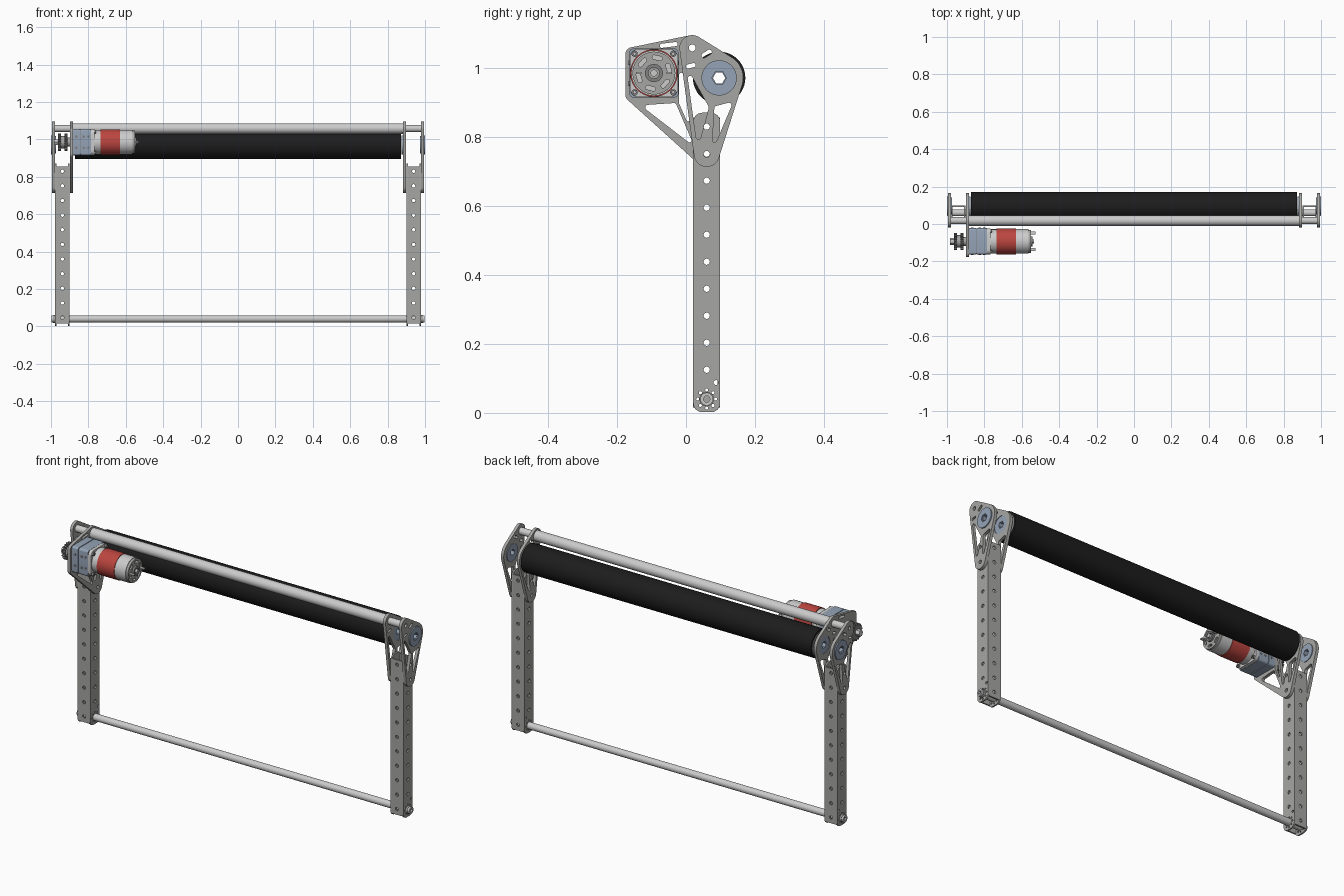
import bpy, bmesh, math
from mathutils import Matrix

if "Cube" in bpy.data.objects:
    bpy.data.objects.remove(bpy.data.objects["Cube"])

AXES = {'X': Matrix(((0, 0, 1), (1, 0, 0), (0, 1, 0))),    # profile in (y, z), extruded along x
        'Y': Matrix(((1, 0, 0), (0, 0, -1), (0, 1, 0)))}   # profile in (x, z), extruded along y


def material(name, rgb):
    m = bpy.data.materials.new(name)
    m.diffuse_color = (*rgb, 1)
    m.use_nodes = True
    m.node_tree.nodes["Principled BSDF"].inputs["Base Color"].default_value = m.diffuse_color
    return m


BLACK = material("black_rubber", (0.012, 0.012, 0.012))
RED = material("red_can", (0.5, 0.06, 0.05))
BLUE = material("blue_grey_metal", (0.3, 0.37, 0.47))
DARK = material("dark_grey_metal", (0.22, 0.22, 0.22))
LIGHT = material("light_metal", (0.6, 0.6, 0.58))
METAL = material("grey_metal", (0.38, 0.38, 0.37))


def hull(*circles, n=24):
    """Convex outline wrapped around circles (u, v, r)."""
    pts = sorted({(round(u + r * math.cos(2 * math.pi * i / n), 6), round(v + r * math.sin(2 * math.pi * i / n), 6))
                  for u, v, r in circles for i in range(n)})

    def chain(seq):
        out = []
        for p in seq:
            while len(out) > 1 and ((out[-1][0] - out[-2][0]) * (p[1] - out[-2][1])
                                    - (out[-1][1] - out[-2][1]) * (p[0] - out[-2][0])) <= 1e-10:
                out.pop()
            out.append(p)
        return out[:-1]
    return chain(pts) + chain(pts[::-1])


def rect(u0, u1, v0, v1, r):
    return hull(*[(u, v, r) for u in (u0 + r, u1 - r) for v in (v0 + r, v1 - r)])


def plate(name, outline, holes, a, b, mat=METAL, axis='X'):
    """Extrude an outline with holes from a to b along an axis."""
    cu = bpy.data.curves.new(name, 'CURVE')
    cu.dimensions, cu.fill_mode, cu.extrude = '2D', 'BOTH', abs(b - a) / 2
    for loop in [outline] + holes:
        sp = cu.splines.new('POLY')
        sp.points.add(len(loop) - 1)
        for p, (u, v) in zip(sp.points, loop):
            p.co = (u, v, 0, 1)
        sp.use_cyclic_u = True
    tmp = bpy.data.objects.new(name, cu)
    me = bpy.data.meshes.new_from_object(tmp)
    bpy.data.objects.remove(tmp)
    mid = (a + b) / 2
    shift = (mid, 0, 0) if axis == 'X' else (0, mid, 0)
    bm = bmesh.new()
    bm.from_mesh(me)
    bmesh.ops.remove_doubles(bm, verts=bm.verts, dist=1e-5)
    bm.transform(Matrix.Translation(shift) @ AXES[axis].to_4x4())
    bmesh.ops.recalc_face_normals(bm, faces=bm.faces)
    bm.to_mesh(me)
    bm.free()
    me.shade_smooth()
    me.set_sharp_from_angle(angle=math.radians(31))
    me.materials.clear()
    me.materials.append(mat)
    ob = bpy.data.objects.new(name, me)
    bpy.context.collection.objects.link(ob)
    return ob


def disc(name, c, r, a, b, mat=METAL, bore=0, bore_n=24, n=48, axis='X'):
    holes = [hull((*c, bore), n=bore_n)] if bore else []
    return plate(name, hull((*c, r), n=n), holes, a, b, mat, axis)


TOP, ROLL, LOW, BAR, MOT = (0.018, 1.058), (0.096, 0.971), (0.06, 0.75), (0.06, 0.04), (-0.093, 0.985)
HOLE_Z = [0.125 + 0.0783 * i for i in range(10)]

# Truss side plates: lobes around tube, roller and leg, with lightening openings
lobes = [(*TOP, 0.037), (*ROLL, 0.07), (*LOW, 0.037)]
openings = [hull((*TOP, 0.010)), hull((*LOW, 0.009)), hull((0.06, 0.83, 0.009)), hull((*ROLL, 0.046), n=48),
            hull((0.083, 0.79, 0.006), (0.124, 0.891, 0.008), (0.09, 0.882, 0.008)),
            hull((0.036, 0.80, 0.007), (0.058, 0.885, 0.008), (0.012, 0.97, 0.007)),
            hull((0.006, 1.004, 0.006), (0.022, 1.008, 0.006)),
            hull((0.068, 1.046, 0.007), (0.052, 1.036, 0.007))]
motor_openings = [hull((-0.11, 0.885, 0.008), (-0.035, 0.89, 0.008), (0.01, 0.79, 0.006)),
                  hull((-0.015, 0.90, 0.006), (-0.014, 0.98, 0.006), (0.006, 0.85, 0.005)),
                  hull((-0.07, 1.064, 0.006), (-0.03, 1.069, 0.006)), hull((*MOT, 0.03))]
corners = [(-0.155, 1.039, 0.021), (-0.154, 0.923, 0.022)]

for side, s in (("left", -1), ("right", 1)):
    plate(side + "_outer_plate", hull(*lobes, n=48), openings, s * 0.978, s * 0.994)
    if s < 0:
        plate("motor_plate", hull(*lobes, *corners, n=48), openings + motor_openings, -0.899, -0.883)
    else:
        plate("right_inner_plate", hull(*lobes, n=48), openings, 0.883, 0.899)

    # Leg: square tube made of four drilled walls with rounded side faces
    ring = [hull((BAR[0] + 0.026 * math.cos(i * math.pi / 4), BAR[1] + 0.026 * math.sin(i * math.pi / 4), 0.0045), n=12)
            for i in range(8)]
    side_holes = [hull((0.06, z, 0.009)) for z in HOLE_Z] + ring + [hull((0.087, 0.088, 0.007))]
    for part, a in (("inner", 0.900), ("outer", 0.970)):
        plate(f"{side}_leg_{part}_wall", rect(0.021, 0.099, 0.002, 0.87, 0.026), side_holes, s * a, s * (a + 0.008))
    front_holes = [hull((s * 0.939, z, 0.009)) for z in [0.047] + HOLE_Z]
    for part, y in (("front", 0.021), ("back", 0.091)):
        plate(f"{side}_leg_{part}_wall", rect(s * 0.939 - 0.034, s * 0.939 + 0.034, 0.016, 0.856, 0.001),
              front_holes, y, y + 0.008, axis='Y')

    # Roller bearings with hexagonal bore, one per plate
    for part, a, f in (("outer", 0.974, 0.993), ("inner", 0.875, 0.874)):
        disc(f"{side}_{part}_bearing", ROLL, 0.046, s * a, s * (a + 0.021), BLUE, 0.018, 6)
        disc(f"{side}_{part}_bearing_flange", ROLL, 0.051, s * f, s * (f + 0.007), BLUE, 0.021, 6)
    disc(side + "_roller_hub", ROLL, 0.066, s * 0.845, s * 0.868, DARK, 0.018, 6)

    # Standoff between plates and collar on the bottom bar
    disc(side + "_top_standoff", TOP, 0.019, s * 0.899, s * 0.978, LIGHT, 0.010)
    disc(side + "_bar_collar", BAR, 0.021, s * 0.978, s * 0.988, METAL, 0.017)

# Long members
disc("roller", ROLL, 0.076, -0.871, 0.871, BLACK, 0.066, 48)
disc("top_tube", TOP, 0.028, -0.883, 0.883, LIGHT, 0.010)
disc("bottom_bar", BAR, 0.0185, -0.998, 0.998, LIGHT, 0.010, 6)

# Gearbox: rounded square stages with bolt heads
my, mz = MOT


def square(h, r):
    return rect(my - h, my + h, mz - h, mz + h, r)


plate("gearbox_front_stage", square(0.071, 0.012), [], -0.883, -0.845, BLUE)
plate("gearbox_groove", square(0.067, 0.012), [], -0.845, -0.841, DARK)
plate("gearbox_rear_stage", square(0.071, 0.012), [], -0.841, -0.785, BLUE)
plate("gearbox_motor_mount", square(0.070, 0.025), [], -0.785, -0.768, LIGHT)
for sy in (-1, 1):
    for sz in (-1, 1):
        disc("gearbox_bolt", (my + sy * 0.056, mz + sz * 0.056), 0.009, -0.768, -0.758, DARK, 0.004, 6)
    for x in (-0.865, -0.825, -0.8):
        for z in (-0.03, 0.03):
            disc("gearbox_side_screw", (x, mz + z), 0.007, my + sy * 0.068, my + sy * 0.073, DARK, n=16, axis='Y')

# Motor can, red band, vented end cap, rear boss and terminals
disc("motor_front_can", MOT, 0.065, -0.768, -0.735, LIGHT)
disc("motor_red_band", MOT, 0.069, -0.735, -0.63, RED)
disc("motor_rear_can", MOT, 0.066, -0.63, -0.565, LIGHT)
vents = []
for i in range(6):
    t = i * math.pi / 3 + 0.3
    vents.append(hull(*[(my + 0.046 * math.cos(t + d), mz + 0.046 * math.sin(t + d), 0.006) for d in (-0.2, 0.2)]))
plate("motor_end_cap", hull((*MOT, 0.062), n=48), vents, -0.565, -0.552)
disc("motor_rear_boss", MOT, 0.026, -0.552, -0.542, DARK, 0.016)
disc("motor_rear_shaft", MOT, 0.010, -0.56, -0.535, LIGHT)
for s in (-1, 1):
    plate("motor_terminal", rect(my + s * 0.044 - 0.008, my + s * 0.044 + 0.008, mz - 0.003, mz + 0.003, 0.001),
          [], -0.552, -0.526, LIGHT)

# Output shaft and toothed drive pulley
disc("output_shaft", MOT, 0.018, -0.985, -0.87, LIGHT, n=6)
teeth = []
for i in range(18):
    for d, r in ((0.0, 0.038), (0.4, 0.038), (0.55, 0.046), (0.85, 0.046)):
        t = (i + d) * math.pi / 9
        teeth.append((my + r * math.cos(t), mz + r * math.sin(t)))
for name, a in (("outer", -0.962), ("inner", -0.928)):
    plate(f"pulley_{name}_teeth", teeth, [], a, a + 0.016, DARK)
disc("pulley_core", MOT, 0.033, -0.946, -0.928, METAL)
disc("pulley_spacer", MOT, 0.024, -0.912, -0.899, METAL)
